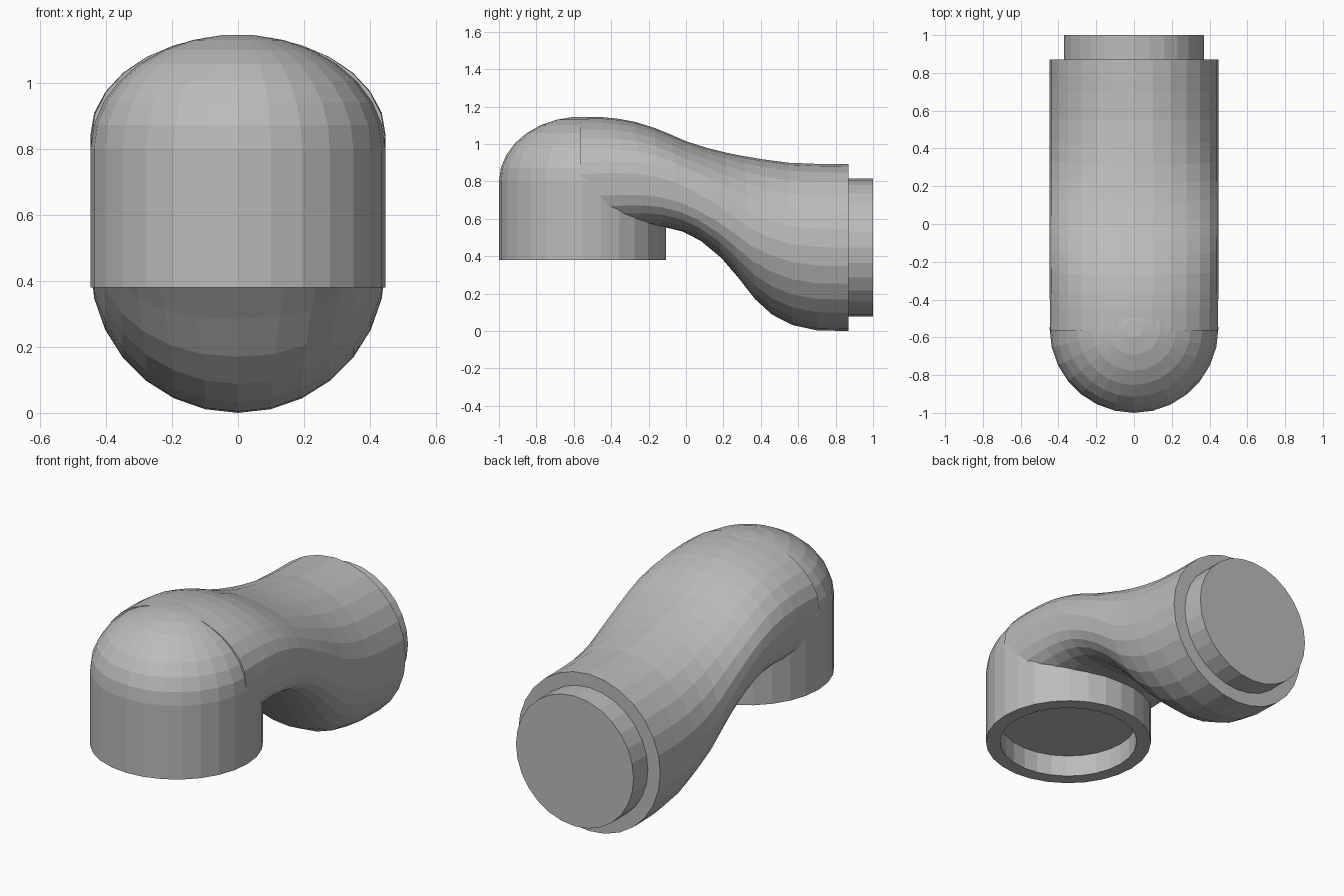
import bpy
import bmesh
import math
from mathutils import Vector

cube = bpy.data.objects.get("Cube")
if cube:
    bpy.data.objects.remove(cube, do_unlink=True)

SIDES = 28
R = 0.447        # outer pipe radius
BORE = 0.37      # plug and socket radius
Y = -1 + R       # axis of the downward-facing end

grey = bpy.data.materials.new("plain grey")
grey.use_nodes = True
grey.diffuse_color = (0.5, 0.5, 0.5, 1)
grey.node_tree.nodes["Principled BSDF"].inputs["Base Color"].default_value = (0.5, 0.5, 0.5, 1)


def ring(bm, a, b, half_width, fullness=2):
    """Ellipse whose side-view diameter runs from a to b, as (y, z); fullness squares the b half."""
    a, b = Vector((0, *a)), Vector((0, *b))
    mid, arm = (a + b) / 2, (a - b) / 2
    verts = []
    for i in range(SIDES):
        t = 2 * math.pi * i / SIDES
        c, s = math.cos(t), math.sin(t)
        power = 2 / fullness if c < 0 else 1
        c = math.copysign(abs(c) ** power, c)
        s = math.copysign(abs(s) ** power, s)
        verts.append(bm.verts.new(mid + arm * c + Vector((half_width * s, 0, 0))))
    return verts


def loft(name, sections, caps=True):
    """Skin a row of ring sections."""
    bm = bmesh.new()
    rings = [ring(bm, *s) for s in sections]
    for p, q in zip(rings, rings[1:]):
        for i in range(SIDES):
            j = (i + 1) % SIDES
            bm.faces.new((p[i], p[j], q[j], q[i]))
    if caps:
        bm.faces.new(rings[0])
        bm.faces.new(rings[-1])
    bmesh.ops.recalc_face_normals(bm, faces=bm.faces)
    mesh = bpy.data.meshes.new(name)
    bm.to_mesh(mesh)
    bm.free()
    mesh.materials.append(grey)
    obj = bpy.data.objects.new(name, mesh)
    bpy.context.collection.objects.link(obj)
    return obj


def level(z, r):
    """Horizontal circle on the axis of the downward-facing end."""
    return ((Y - r, z), (Y + r, z), r)


def underside(y):
    """Rounder at the back end, fuller under the bend."""
    f = min(max((0.5 - y) / 0.6, 0), 1)
    return 2 + 1.3 * f * f * (3 - 2 * f)


# Curved pipe: matching points along its top and bottom
top = [(0.87, 0.892), (0.7, 0.894), (0.55, 0.9), (0.42, 0.917), (0.31, 0.935), (0.21, 0.955),
       (0.11, 0.98), (0.0, 1.015), (-0.08, 1.05), (-0.17, 1.087), (-0.27, 1.118),
       (-0.36, 1.135), (-0.45, 1.144), (Y - 0.01, 1.145)]
bottom = [(0.87, 0), (0.7, 0.004), (0.57, 0.032), (0.46, 0.088), (0.37, 0.17), (0.28, 0.285),
          (0.19, 0.39), (0.08, 0.482), (-0.02, 0.533), (-0.12, 0.557), (-0.23, 0.562),
          (-0.34, 0.555), (-0.45, 0.545), (Y - 0.01, 0.53)]
pipe = loft("curved_pipe", [(a, b, R - 0.002 * (a[1] > 1.14), underside(b[0]))
                            for a, b in zip(top, bottom)])

# Domed elbow: straight wall, then a flattened dome, merged into the pipe
DOME_Z, DOME_H = 0.8, 0.347
dome = [level(DOME_Z + DOME_H * math.sin(t), R * math.cos(t))
        for t in (math.radians(a) for a in range(0, 90, 12))]
elbow = loft("domed_elbow", [level(0.505, R)] + dome)
union = pipe.modifiers.new("merge_elbow", "BOOLEAN")
union.operation = "UNION"
union.solver = "EXACT"
union.object = elbow
bpy.context.view_layer.objects.active = pipe
bpy.ops.object.modifier_apply(modifier=union.name)
bpy.data.objects.remove(elbow, do_unlink=True)

# Plug at the back end
loft("back_plug", [((y, R + BORE), (y, R - BORE), BORE) for y in (0.865, 1.0)])

# Collar with a shallow socket facing down
loft("front_collar", [level(0.505, BORE), level(0.38, BORE), level(0.38, R), level(0.505, R)],
     caps=False)
